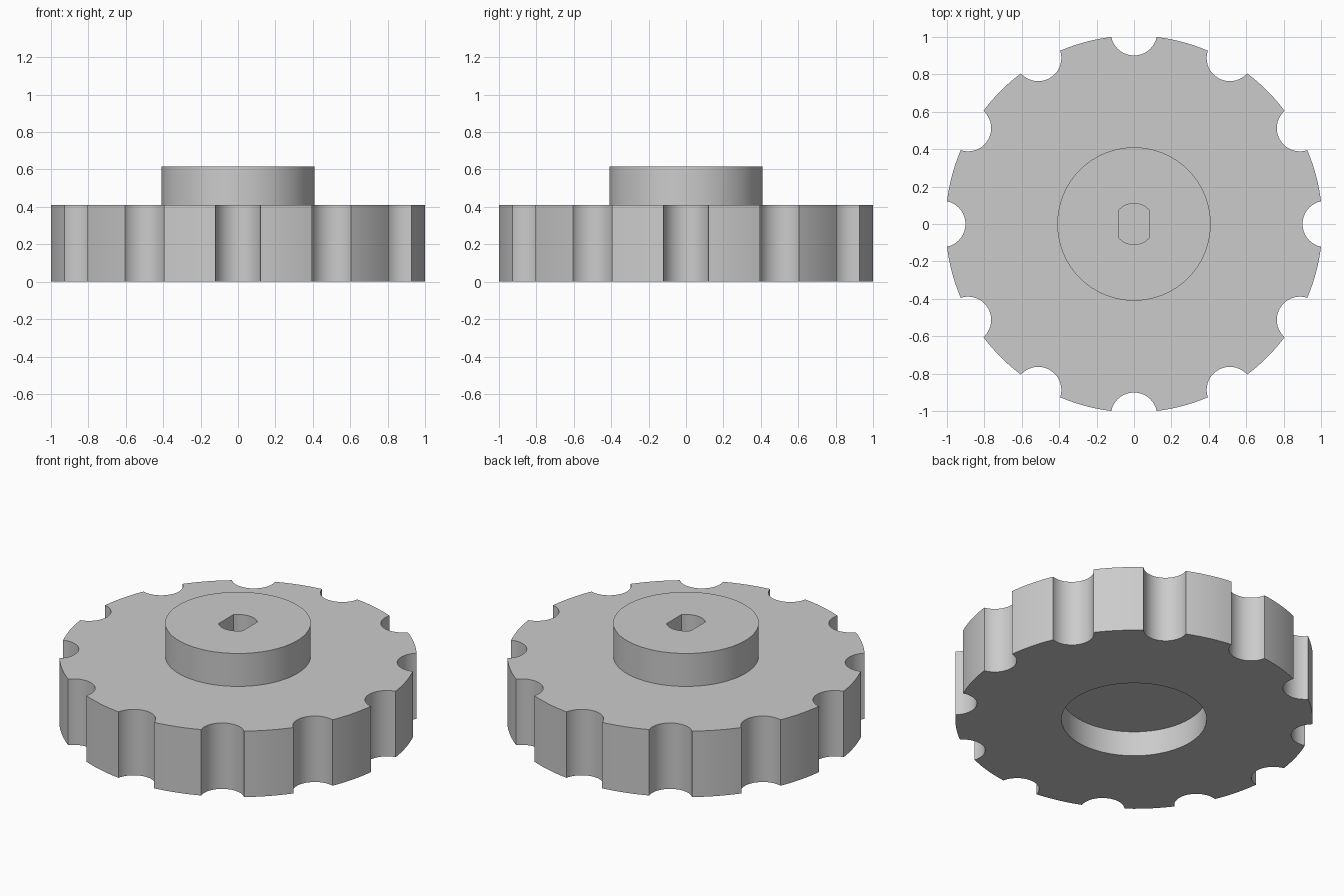
import bpy, bmesh, math
from math import sin, cos, pi, acos

if "Cube" in bpy.data.objects:
    bpy.data.objects.remove(bpy.data.objects["Cube"], do_unlink=True)

grey = bpy.data.materials.new("plain grey")
grey.use_nodes = True
grey.diffuse_color = (0.6, 0.6, 0.6, 1)
grey.node_tree.nodes["Principled BSDF"].inputs["Base Color"].default_value = grey.diffuse_color


def arc(cx, cy, r, a0, a1, n):
    """n + 1 points along an arc."""
    return [(cx + r * cos(a0 + (a1 - a0) * i / n), cy + r * sin(a0 + (a1 - a0) * i / n))
            for i in range(n + 1)]


def prism(name, outline, z0, z1):
    """Extrude a closed outline between two heights."""
    bm = bmesh.new()
    base = bm.faces.new([bm.verts.new((x, y, z0)) for x, y in outline])
    top = bmesh.ops.extrude_face_region(bm, geom=[base], use_keep_orig=True)
    verts = [g for g in top["geom"] if isinstance(g, bmesh.types.BMVert)]
    bmesh.ops.translate(bm, verts=verts, vec=(0, 0, z1 - z0))
    bmesh.ops.recalc_face_normals(bm, faces=bm.faces)
    mesh = bpy.data.meshes.new(name)
    bm.to_mesh(mesh)
    bm.free()
    mesh.materials.append(grey)
    obj = bpy.data.objects.new(name, mesh)
    bpy.context.collection.objects.link(obj)
    return obj


def combine(target, other, operation):
    """Apply a boolean and discard the second solid."""
    bpy.context.view_layer.objects.active = target
    mod = target.modifiers.new(operation, 'BOOLEAN')
    mod.operation, mod.solver, mod.object = operation, 'EXACT', other
    bpy.ops.object.modifier_apply(modifier=mod.name)
    bpy.data.objects.remove(other, do_unlink=True)


# Scalloped rim: twelve round finger notches around the disc
RIM, NOTCH, CENTRE, COUNT = 1.007, 0.124, 1.025, 12
half = acos((RIM**2 + CENTRE**2 - NOTCH**2) / (2 * RIM * CENTRE))
inner = acos((CENTRE**2 + NOTCH**2 - RIM**2) / (2 * CENTRE * NOTCH))
step = 2 * pi / COUNT
outline = []
for k in range(COUNT):
    a = k * step
    outline += arc(CENTRE * cos(a), CENTRE * sin(a), NOTCH,
                   a + pi + inner, a + pi - inner, 24)
    outline += arc(0, 0, RIM, a + half, a + step - half, 10)[1:-1]
knob = prism("knob", outline, 0, 0.41)

# Raised hub
combine(knob, prism("hub", arc(0, 0, 0.41, 0, 2 * pi, 96)[:-1], 0.3, 0.615), 'UNION')

# Round recess underneath
combine(knob, prism("recess", arc(0, 0, 0.409, 0, 2 * pi, 96)[:-1], -0.1, 0.155), 'DIFFERENCE')

# Blind shaft hole with two flats
flat = acos(0.083 / 0.11)
slot = arc(0, 0, 0.11, flat, pi - flat, 16) + arc(0, 0, 0.11, pi + flat, 2 * pi - flat, 16)
combine(knob, prism("shaft_hole", slot, 0.305, 0.8), 'DIFFERENCE')

bpy.ops.object.select_all(action='DESELECT')
knob.select_set(True)
bpy.context.view_layer.objects.active = knob
bpy.ops.object.shade_smooth_by_angle(angle=math.radians(30))
